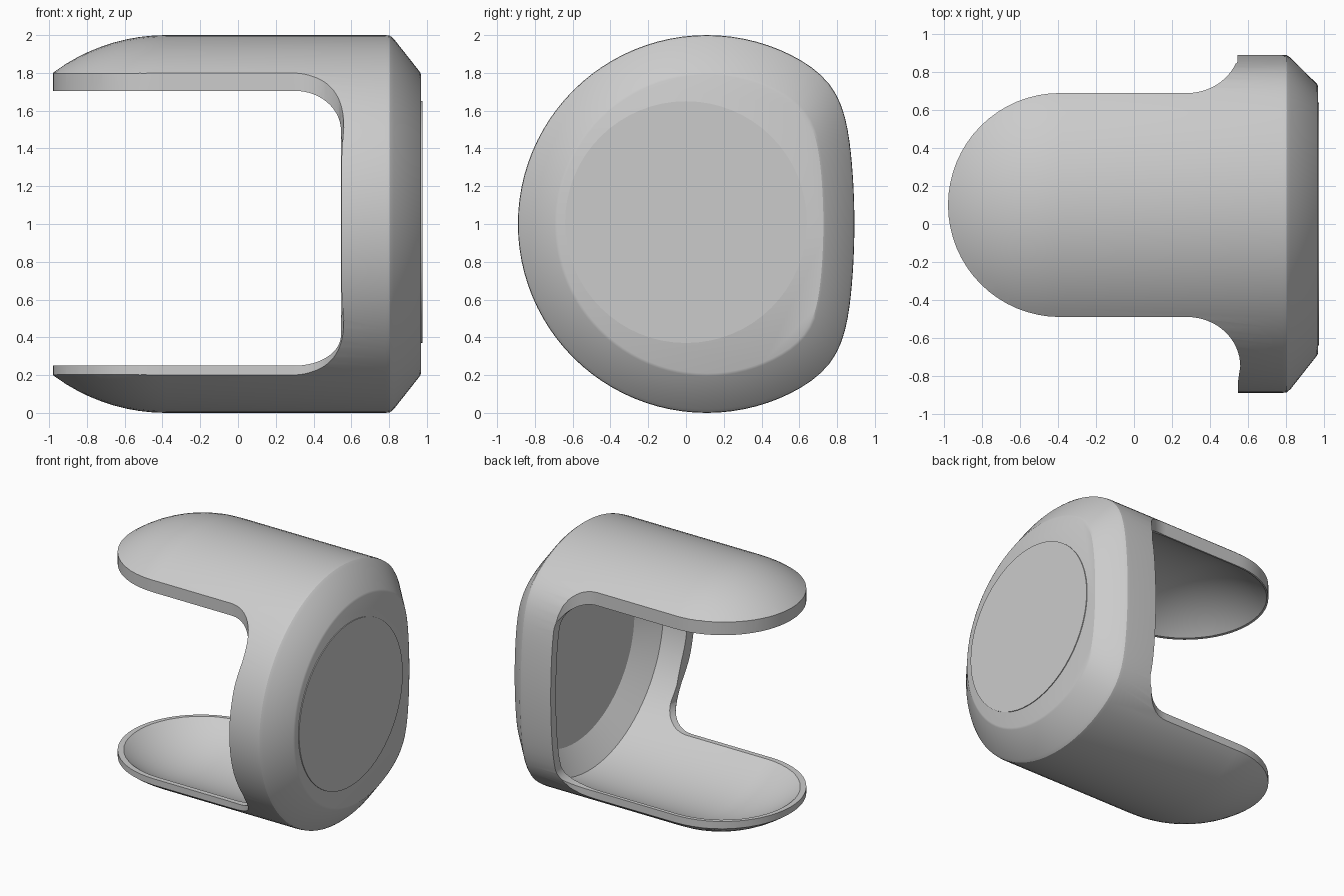
import bpy, bmesh
from math import sin, cos, pi, radians

if "Cube" in bpy.data.objects:
    bpy.data.objects.remove(bpy.data.objects["Cube"], do_unlink=True)

grey = bpy.data.materials.new("plain_grey")
grey.use_nodes = True
colour = (0.6, 0.6, 0.6, 1)
grey.diffuse_color = colour
grey.node_tree.nodes["Principled BSDF"].inputs["Base Color"].default_value = colour

SEGMENTS = 96
CENTRE_Y = 0.11


def finish(name, bm):
    bmesh.ops.recalc_face_normals(bm, faces=bm.faces)
    mesh = bpy.data.meshes.new(name)
    bm.to_mesh(mesh)
    bm.free()
    mesh.materials.append(grey)
    obj = bpy.data.objects.new(name, mesh)
    bpy.context.collection.objects.link(obj)
    return obj


def section(angle):
    """Unit circle softly flattened on its back (+y) side."""
    c = cos(angle)
    flat = 0.785 * (1 - 0.08 * sin(angle) ** 2)
    r = 1.0 if c <= 0 else (1 + (c / flat) ** 12) ** (-1 / 12)
    return r * c, r * sin(angle)


def loft(name, rings, centre_z):
    """Closed body along x from (x, scale) rings."""
    bm = bmesh.new()
    loops = []
    for x, scale in rings:
        points = [section(2 * pi * i / SEGMENTS) for i in range(SEGMENTS)]
        loops.append([bm.verts.new((x, CENTRE_Y + y * scale, centre_z + z * scale))
                      for y, z in points])
    for a, b in zip(loops, loops[1:]):
        for i in range(SEGMENTS):
            j = (i + 1) % SEGMENTS
            bm.faces.new((a[i], a[j], b[j], b[i]))
    bm.faces.new(loops[0])
    bm.faces.new(loops[-1])
    return finish(name, bm)


def prism(name, points, offset):
    """Extrude a closed outline of 3D points along the offset."""
    bm = bmesh.new()
    face = bm.faces.new([bm.verts.new(p) for p in points])
    new = bmesh.ops.extrude_face_region(bm, geom=[face])["geom"]
    bmesh.ops.translate(bm, vec=offset,
                        verts=[v for v in new if isinstance(v, bmesh.types.BMVert)])
    return finish(name, bm)


def dome(radius):
    """Rings of a rounded open end, from the tip inwards."""
    angles = [radians(60 - 4 * i) for i in range(16)]
    return [(-0.38 - radius * sin(t), radius * cos(t)) for t in angles]


def combine(target, cutter, operation):
    mod = target.modifiers.new(cutter.name, "BOOLEAN")
    mod.operation, mod.object, mod.solver = operation, cutter, "EXACT"
    bpy.context.view_layer.objects.active = target
    bpy.ops.object.modifier_apply(modifier=mod.name)
    bpy.data.objects.remove(cutter, do_unlink=True)


# Outer body with a chamfered closed end, and the cavity inside it
shell = loft("clamp_shell", dome(1.0) + [(0.78, 1.0), (0.805, 0.997), (0.825, 0.98),
                                         (0.963, 0.805), (0.97, 0.79)], 1.0)
cavity = loft("cavity_cutter", dome(0.925) + [(0.3, 0.925), (0.755, 0.91), (0.88, 0.73)], 0.985)
combine(shell, cavity, "DIFFERENCE")

# Plan outline: rounded tongue that flares into the full-width end
arc = [radians(90 * i / 16) for i in range(17)]
half = [(-0.39 - 0.59 * cos(t), 0.59 * sin(t)) for t in arc]
half += [(0.28 + 0.28 * sin(t), 0.59 + 0.26 * (1 - cos(t))) for t in arc]
half += [(0.548, 0.93), (0.548, 1.3), (1.2, 1.3)]
back = [(x if x > 1 else min(x, 0.54), y) for x, y in half]
outline = back + [(x, -y) for x, y in reversed(half[1:])]
plan = prism("plan_cutter", [(x, 0.1 + y, -0.5) for x, y in outline], (0, 0, 3))
combine(shell, plan, "INTERSECT")

# Side opening between the two tongues, with rounded inner corners
low = [(0.3 + 0.245 * sin(t), 0.25 + 0.16 * (1 - cos(t))) for t in arc]
high = [(0.3 + 0.245 * sin(t), 1.705 - 0.21 * (1 - cos(t))) for t in reversed(arc)]
slot_outline = [(-1.5, 0.25)] + low + high + [(-1.5, 1.705)]
slot = prism("slot_cutter", [(x, -1.5, z) for x, z in slot_outline], (0, 3, 0))
combine(shell, slot, "DIFFERENCE")

# Thin round plate on the closed end
plate = prism("end_plate", [(0.967, 0.64 * cos(2 * pi * i / 64), 1.01 + 0.64 * sin(2 * pi * i / 64))
                            for i in range(64)], (0.009, 0, 0))

for obj in (shell, plate):
    bpy.ops.object.select_all(action="DESELECT")
    obj.select_set(True)
    bpy.context.view_layer.objects.active = obj
    bpy.ops.object.shade_smooth_by_angle(angle=radians(28))
